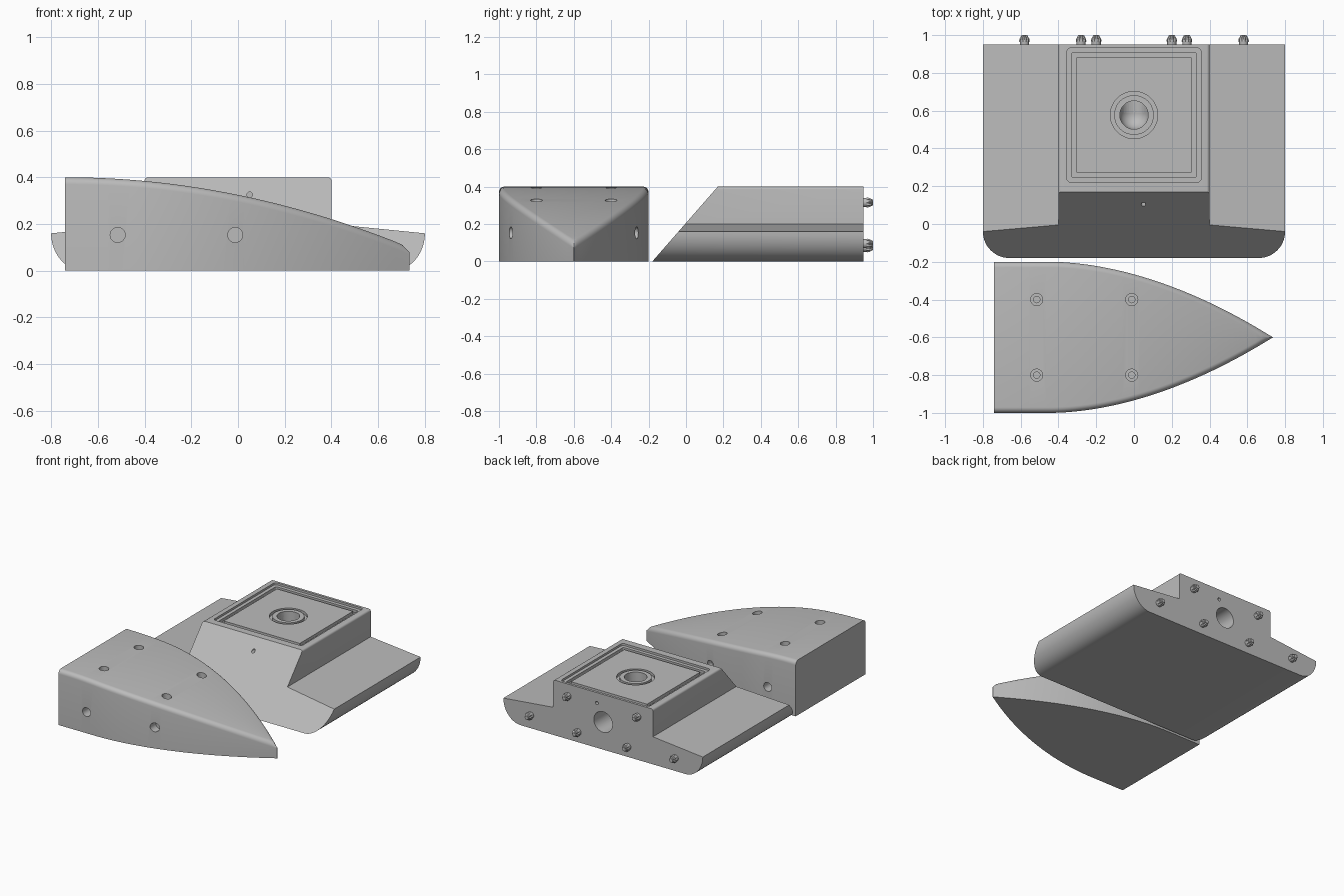
import bpy, bmesh, math
from mathutils import Matrix, Vector

cube = bpy.data.objects.get("Cube")
if cube:
    bpy.data.objects.remove(cube)

GREY = (0.5, 0.5, 0.5, 1)
grey = bpy.data.materials.new("plain grey")
grey.use_nodes = True
grey.diffuse_color = GREY
grey.node_tree.nodes["Principled BSDF"].inputs["Base Color"].default_value = GREY


def loft(name, rings):
    """Closed solid through rings of equal point count."""
    bm = bmesh.new()
    loops = [[bm.verts.new(p) for p in ring] for ring in rings]
    n = len(loops[0])
    for a, b in zip(loops, loops[1:]):
        for i in range(n):
            j = (i + 1) % n
            bm.faces.new((a[i], a[j], b[j], b[i]))
    bm.faces.new(loops[0][::-1])
    bm.faces.new(loops[-1])
    bmesh.ops.recalc_face_normals(bm, faces=bm.faces)
    mesh = bpy.data.meshes.new(name)
    bm.to_mesh(mesh)
    bm.free()
    mesh.materials.append(grey)
    obj = bpy.data.objects.new(name, mesh)
    bpy.context.collection.objects.link(obj)
    return obj


def rod(start, end, r, sides=32):
    """Round cutter between two points."""
    start, end = Vector(start), Vector(end)
    rot = (end - start).to_track_quat('Z', 'Y').to_matrix()
    circle = [Vector((r * math.cos(t), r * math.sin(t), 0))
              for t in (2 * math.pi * i / sides for i in range(sides))]
    return loft("cutter", [[p + rot @ c for c in circle] for p in (start, end)])


def pad(half, z0, z1, corner):
    """Rounded square cutter around the middle of the deck."""
    pts = []
    for q in range(4):
        for k in range(5):
            t = math.pi / 2 * (q + k / 4)
            sx, sy = ((1, 1), (-1, 1), (-1, -1), (1, -1))[q]
            pts.append((sx * (half - corner) + corner * math.cos(t),
                        MID + sy * (half - corner) + corner * math.sin(t)))
    return loft("cutter", [[(x, y, z) for x, y in pts] for z in (z0, z1)])


def ball(centre, r):
    mesh = bpy.data.meshes.new("cutter")
    bm = bmesh.new()
    bmesh.ops.create_uvsphere(bm, u_segments=32, v_segments=16, radius=r,
                              matrix=Matrix.Translation(centre))
    bm.to_mesh(mesh)
    bm.free()
    mesh.materials.append(grey)
    obj = bpy.data.objects.new("cutter", mesh)
    bpy.context.collection.objects.link(obj)
    return obj


def boolean(obj, other, operation='DIFFERENCE'):
    """Apply a boolean and discard the helper."""
    other.hide_render = True
    mod = obj.modifiers.new("cut", 'BOOLEAN')
    mod.operation, mod.object, mod.solver = operation, other, 'EXACT'
    dg = bpy.context.evaluated_depsgraph_get()
    mesh = bpy.data.meshes.new_from_object(obj.evaluated_get(dg))
    obj.modifiers.clear()
    obj.data = mesh
    bpy.data.objects.remove(other)


def smooth(obj):
    bpy.ops.object.select_all(action='DESELECT')
    obj.select_set(True)
    bpy.context.view_layer.objects.active = obj
    bpy.ops.object.shade_smooth_by_angle(angle=math.radians(30))


# Main body: stepped section with rounded lower flanks and a raked front
MID, BACK = 0.577, 0.95
half = []
for i in range(13):
    t = math.pi / 2 * i / 12
    half.append((0.66 + 0.14 * math.sin(t), 0.16 - 0.16 * math.cos(t)))
half.append((0.4, 0.2))
for i in range(5):
    t = math.pi / 2 * i / 4
    half.append((0.385 + 0.015 * math.cos(t), 0.385 + 0.015 * math.sin(t)))
section = half + [(-x, z) for x, z in reversed(half)]
body = loft("main_body", [[(x, -0.18 + 0.875 * z, z) for x, z in section],
                          [(x, BACK, z) for x, z in section]])

# Deck recess with a seal groove around the panel
boolean(body, pad(0.355, 0.385, 0.5, 0.02))
groove = pad(0.33, 0.365, 0.5, 0.01)
boolean(groove, pad(0.305, 0.3, 0.6, 0.002))
boolean(body, groove)

# Ring groove, centre port and rear tunnel
ring = rod((0, MID, 0.365), (0, MID, 0.5), 0.125, 48)
boolean(ring, rod((0, MID, 0.3), (0, MID, 0.6), 0.105, 48))
boolean(body, ring)
boolean(body, rod((0, MID, 0.2), (0, MID, 0.5), 0.075))
boolean(body, rod((0, MID, 0.2), (0, 1.1, 0.2), 0.0745))
boolean(body, ball((0, MID, 0.2), 0.0755))

# Small wire holes at front and back
boolean(body, rod((0.05, 0, 0.325), (0.05, 0.2, 0.325), 0.012, 16))
boolean(body, rod((0.05, 0.85, 0.325), (0.05, 1.1, 0.325), 0.012, 16))
smooth(body)

# Fluted pegs on the back face
for n, (x, z) in enumerate([(-0.28, 0.315), (0.28, 0.315), (-0.2, 0.075),
                            (0.2, 0.075), (-0.58, 0.095), (0.58, 0.095)]):
    rings = []
    for r, y in [(0.024, 0.93), (0.024, 0.962), (0.028, 0.968), (0.026, 0.98), (0.015, 1.0)]:
        ring = []
        for k in range(20):
            t = math.pi * k / 10
            f = r * (0.8 if k % 2 and y > 0.965 else 1)
            ring.append((x + f * math.cos(t), y, z + f * math.sin(t)))
        rings.append(ring)
    smooth(loft("back_peg_%d" % (n + 1), rings))

# Nose piece: pointed plan, falling top and rounded upper edges
FILLET, START, TIP, CENTRE = 0.03, -0.74, 0.735, -0.6
rings = []
for i in range(49):
    x = START + (TIP - START) * i / 48
    s = max(0, (x + 0.45) / (TIP + 0.45))
    w = max(0.001, 0.4 * (1 - s ** 1.85))
    top = 0.4 - 0.138 * (x - START) ** 2
    side = [(w, 0)]
    for k in range(7):
        d = min(FILLET, w) * (1 - math.cos(math.pi / 2 * k / 6))
        drop = FILLET - math.sqrt(max(0, FILLET ** 2 - (FILLET - d) ** 2))
        side.append((w - d * 0.999, top - drop))
    ring = side + [(-y, z) for y, z in reversed(side)]
    rings.append([(x, CENTRE + y, z) for y, z in ring])
nose = loft("nose_piece", rings)

# Stepped holes in the top and blind holes in the sides
for x in (-0.515, -0.012):
    top = 0.4 - 0.138 * (x - START) ** 2
    for s in (-1, 1):
        y = CENTRE + s * 0.2
        boolean(nose, rod((x, y, top - 0.04), (x, y, 0.5), 0.032, 24))
        boolean(nose, rod((x, y, top - 0.1), (x, y, 0.5), 0.017, 24))
        boolean(nose, rod((x, CENTRE + s * 0.28, 0.153), (x, CENTRE + s * 0.6, 0.153), 0.032, 24))
smooth(nose)
